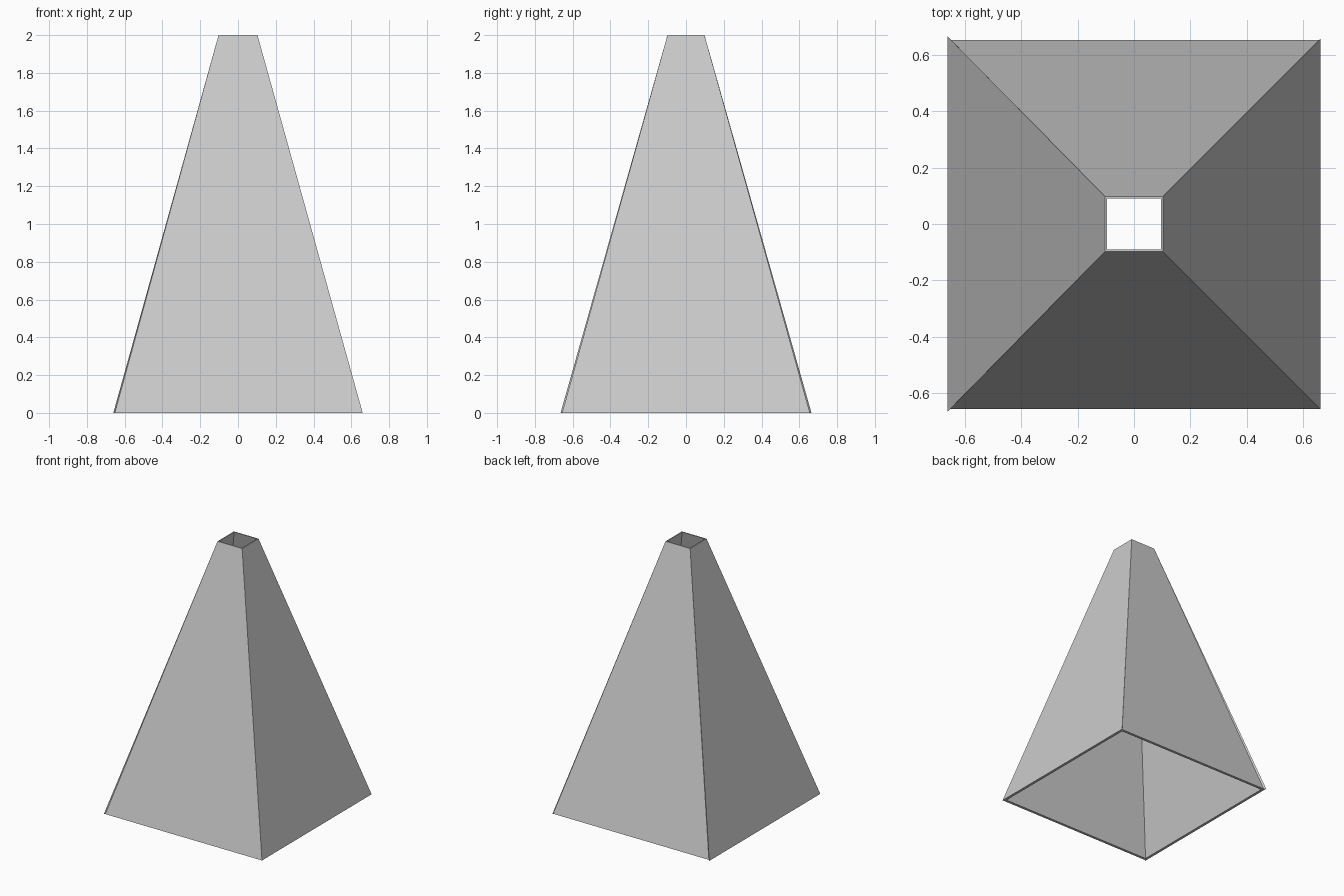
import bpy
from mathutils import Matrix
from math import pi

if "Cube" in bpy.data.objects:
    bpy.data.objects.remove(bpy.data.objects["Cube"])

H = 2.0        # height
BX, BY = 0.66, 0.656    # outer half sizes at the base
TX, TY = 0.103, 0.098   # outer half sizes at the top
TB, TT = 0.02, 0.008    # wall thickness at base and top


def panel(name, turn, base, top, over=0.0):
    """Tapered slab facing -y, then turned about z. base/top = (half width, distance)."""
    verts = []
    for (w, d), t, z, o in ((base, TB, 0, over), (top, TT, H, 0)):
        verts += [(-w, -d, z), (w + o, -d, z), (w + o - t, t - d, z), (t - w, t - d, z)]
    faces = [(3, 2, 1, 0), (4, 5, 6, 7)]
    faces += [(i, (i + 1) % 4, (i + 1) % 4 + 4, i + 4) for i in range(4)]
    mesh = bpy.data.meshes.new(name)
    mesh.from_pydata(verts, [], faces)
    mesh.transform(Matrix.Rotation(turn, 4, 'Z'))
    ob = bpy.data.objects.new(name, mesh)
    bpy.context.collection.objects.link(ob)
    return ob


# Four mitred walls, open at top and bottom
panel("front_wall", 0, (BX, BY), (TX, TY))
panel("right_wall", pi / 2, (BY, BX), (TY, TX))
panel("back_wall", pi, (BX, BY - 0.004), (TX, TY))
# The left wall overlaps slightly past the back corner
left = panel("left_wall", -pi / 2, (BY + 0.008, BX), (TY, TX))
